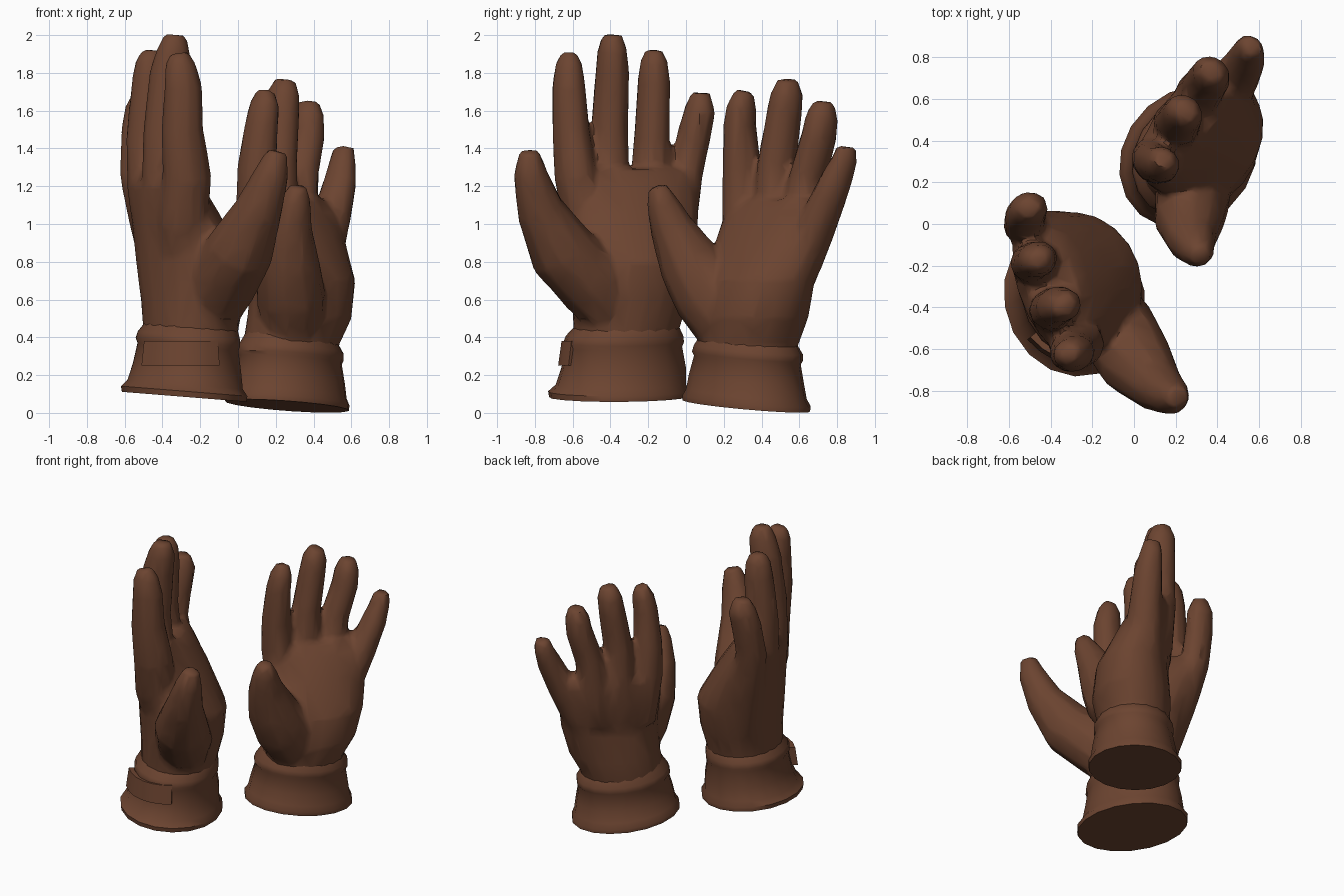
import bpy, bmesh, math
from mathutils import Vector

leather = bpy.data.materials.new("brown_leather")
leather.diffuse_color = (0.15, 0.058, 0.03, 1)


def loft(bm, rings, sides=16):
    """Closed tube through rings given as (centre, u, v) half-axis vectors."""
    loops = []
    for c, u, v in rings:
        loops.append([bm.verts.new(c + u * math.cos(2 * math.pi * i / sides)
                                   + v * math.sin(2 * math.pi * i / sides))
                      for i in range(sides)])
    faces = [bm.faces.new(loops[0][::-1]), bm.faces.new(loops[-1])]
    for p, q in zip(loops, loops[1:]):
        for i in range(sides):
            j = (i + 1) % sides
            faces.append(bm.faces.new((p[i], p[j], q[j], q[i])))
    bmesh.ops.recalc_face_normals(bm, faces=faces)


def flat_rings(rows, angle, slope=(0, 0)):
    """Rows of x, y, z, half width, half thickness -> ellipses, tilted by slope."""
    w = Vector((math.cos(angle), math.sin(angle), 0))
    n = Vector((w.y, -w.x, 0))
    for d in (w, n):
        d.z = d.x * slope[0] + d.y * slope[1]
    return [(Vector(r[:3]), w * r[3], n * r[4]) for r in rows]


def tube_rings(rows, angle, depth):
    """Rows of x, y, z, radius -> ovals square to the path, depth is palm to back."""
    w = Vector((math.cos(angle), math.sin(angle), 0))
    pts = [Vector(r[:3]) for r in rows]
    out = []
    for i, r in enumerate(rows):
        t = (pts[min(i + 1, len(pts) - 1)] - pts[max(i - 1, 0)]).normalized()
        v = t.cross(w).normalized()
        u = v.cross(t)
        out.append((pts[i], u * r[3], v * r[3] * depth))
    return out


def finish(bm, name, soften=False):
    me = bpy.data.meshes.new(name)
    bm.to_mesh(me)
    bm.free()
    me.materials.append(leather)
    ob = bpy.data.objects.new(name, me)
    bpy.context.collection.objects.link(ob)
    bpy.ops.object.select_all(action='DESELECT')
    bpy.context.view_layer.objects.active = ob
    ob.select_set(True)
    if soften:  # melt palm and fingers into one skin, then thin it out
        m = ob.modifiers.new("melt", 'REMESH')
        m.mode, m.voxel_size = 'VOXEL', 0.018
        s = ob.modifiers.new("relax", 'SMOOTH')
        s.factor, s.iterations = 0.5, 6
        d = ob.modifiers.new("thin", 'DECIMATE')
        d.ratio = 0.06
        for mod in ("melt", "relax", "thin"):
            bpy.ops.object.modifier_apply(modifier=mod)
    bpy.ops.object.shade_smooth_by_angle(angle=math.radians(45))
    return ob


def glove(side, angle, palm, digits, cuff, slope):
    # palm with four fingers and thumb (thumb is last)
    bm = bmesh.new()
    loft(bm, flat_rings(palm, angle), 20)
    for d in digits:
        loft(bm, tube_rings(d, angle, 1.0 if d is digits[-1] else 1.15), 10)
    finish(bm, side + "_hand", True)
    # flared cuff with hem and gathered ridge
    bm = bmesh.new()
    loft(bm, flat_rings(cuff, angle, slope), 18)
    finish(bm, side + "_cuff")


# taller glove, palm towards +x
TALL = math.radians(108)
glove("tall_glove", TALL,
      [(-.26, -.32, .25, .27, .24), (-.25, -.315, .45, .285, .25), (-.24, -.295, .6, .315, .27),
       (-.25, -.275, .8, .335, .285), (-.33, -.28, 1.05, .36, .22), (-.385, -.285, 1.2, .36, .175),
       (-.395, -.285, 1.29, .32, .12)],
      [[(-.28, -.42, .7, .11), (-.29, -.53, 1.0, .12), (-.27, -.585, 1.25, .115), (-.295, -.61, 1.5, .1), (-.29, -.62, 1.72, .09), (-.305, -.62, 1.84, .075), (-.315, -.62, 1.905, .045)],
       [(-.36, -.38, .9, .11), (-.38, -.41, 1.2, .113), (-.39, -.405, 1.5, .1), (-.365, -.39, 1.8, .092), (-.34, -.39, 1.92, .08), (-.33, -.39, 2.003, .052)],
       [(-.42, -.23, .9, .11), (-.465, -.19, 1.2, .11), (-.485, -.18, 1.45, .097), (-.465, -.17, 1.75, .088), (-.46, -.17, 1.86, .075), (-.455, -.17, 1.922, .045)],
       [(-.36, -.12, .65, .11), (-.45, -.05, 1.0, .11), (-.525, .0, 1.27, .092), (-.52, .045, 1.48, .09), (-.505, .075, 1.61, .083), (-.5, .08, 1.695, .05)],
       [(-.14, -.4, .55, .16), (-.09, -.49, .68, .19), (.01, -.66, .86, .182), (.11, -.775, 1.08, .128), (.18, -.825, 1.27, .092), (.21, -.83, 1.385, .055)]],
      [(-.285, -.355, .085, .375, .33), (-.285, -.355, .115, .38, .335), (-.28, -.345, .15, .35, .305),
       (-.27, -.33, .24, .335, .285), (-.265, -.33, .35, .315, .265), (-.265, -.33, .375, .325, .275),
       (-.26, -.325, .41, .315, .27), (-.25, -.315, .45, .285, .25), (-.25, -.315, .49, .26, .23)],
      (-.08, 0))

# strap wrapped over the thumb side of the taller cuff, lifting at its end
bm = bmesh.new()
w = Vector((math.cos(TALL), math.sin(TALL), 0))
n = Vector((w.y, -w.x, 0))
prev = None
for i in range(7):
    a = math.pi * (0.92 + 0.46 * i / 6)
    lift = 0.008 + 0.032 * i / 6
    section = []
    for z, r in ((.25, -.03), (.25, lift), (.38, lift - .005), (.38, -.03)):
        base = .333 if z < .3 else .32
        c = Vector((-.268, -.33, z))
        section.append(bm.verts.new(c + w * math.cos(a) * (base + r) + n * math.sin(a) * (base - .05 + r)))
    if prev:
        for k in range(4):
            bm.faces.new((prev[k], prev[(k + 1) % 4], section[(k + 1) % 4], section[k]))
    else:
        bm.faces.new(section)
    prev = section
bm.faces.new(prev[::-1])
bmesh.ops.recalc_face_normals(bm, faces=bm.faces)
finish(bm, "cuff_strap")

# shorter glove, palm towards front right
glove("short_glove", math.radians(50),
      [(.28, .32, .2, .26, .23), (.28, .33, .36, .28, .24), (.325, .36, .5, .305, .26),
       (.345, .39, .7, .325, .24), (.295, .455, .93, .35, .19), (.27, .495, 1.06, .35, .15),
       (.27, .51, 1.13, .3, .1)],
      [[(.15, .32, .75, .11), (.1, .3, 1.1, .106), (.1, .295, 1.3, .098), (.125, .285, 1.53, .083), (.14, .295, 1.63, .075), (.145, .31, 1.705, .045)],
       [(.22, .45, .8, .11), (.205, .475, 1.15, .106), (.21, .48, 1.32, .098), (.23, .52, 1.58, .09), (.24, .535, 1.69, .083), (.25, .54, 1.765, .052)],
       [(.3, .56, .8, .11), (.315, .625, 1.1, .103), (.325, .645, 1.25, .095), (.365, .705, 1.47, .09), (.37, .72, 1.57, .083), (.375, .73, 1.65, .05)],
       [(.38, .52, .6, .11), (.44, .62, .83, .11), (.495, .71, 1.03, .097), (.54, .79, 1.22, .083), (.555, .84, 1.34, .065), (.56, .85, 1.41, .05)],
       [(.29, .21, .45, .16), (.28, .12, .61, .187), (.265, .02, .79, .17), (.275, -.075, .98, .12), (.305, -.13, 1.12, .083), (.32, -.15, 1.2, .05)]],
      [(.26, .32, .037, .36, .305), (.26, .32, .065, .36, .31), (.265, .32, .1, .34, .29),
       (.27, .32, .18, .325, .275), (.275, .325, .28, .302, .255), (.275, .325, .3, .313, .265),
       (.28, .33, .335, .308, .26), (.28, .33, .375, .28, .24), (.28, .33, .41, .26, .225)],
      (-.06, -.08))
